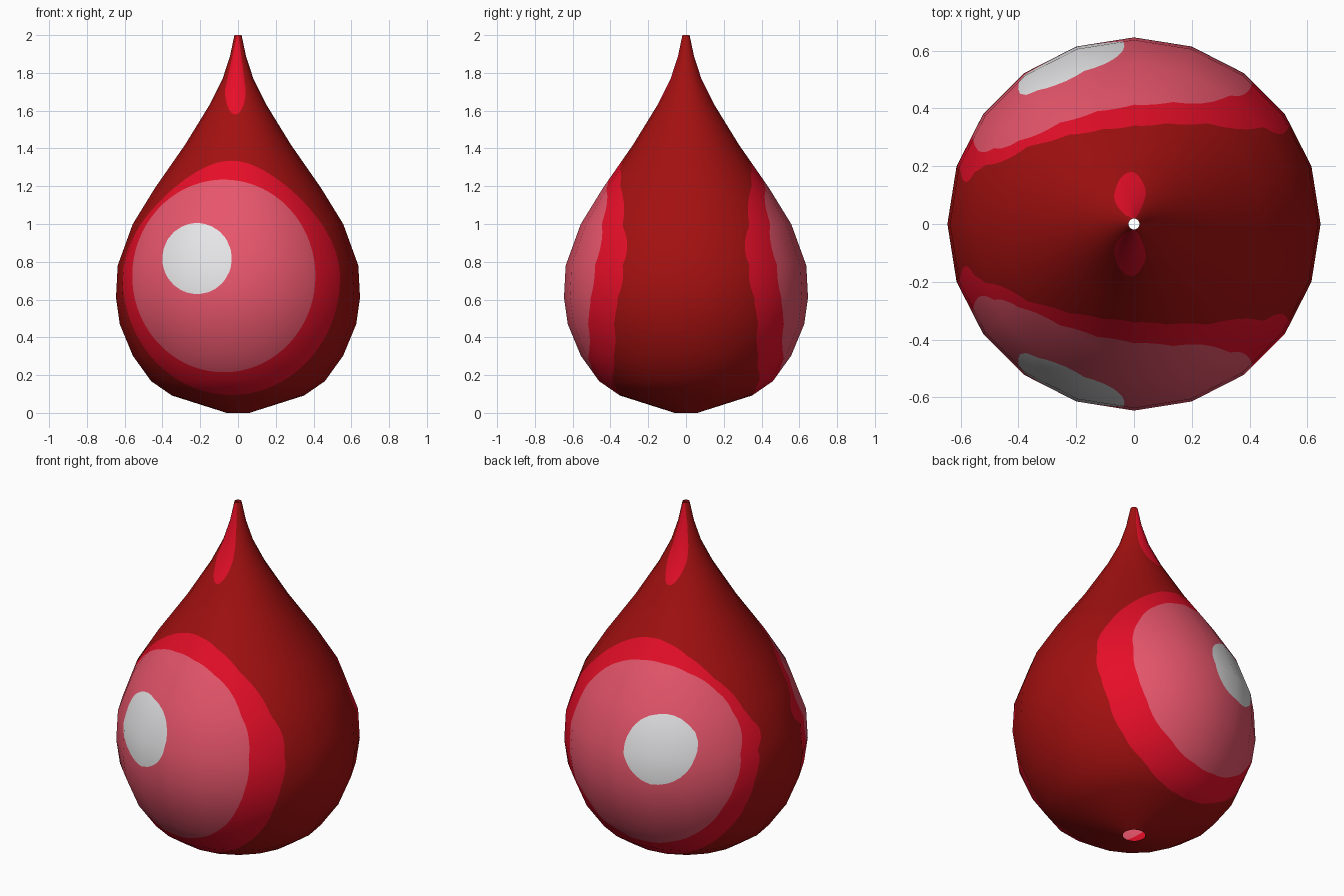
import bpy, bmesh, math
from mathutils import Vector

if "Cube" in bpy.data.objects:
    bpy.data.objects.remove(bpy.data.objects["Cube"])

SIDES = 20
# Profile of the drop (radius, height); both ends are open
PROFILE = [(0.06, 0), (0.35, 0.092), (0.46, 0.168), (0.557, 0.303), (0.626, 0.47),
           (0.646, 0.61), (0.637, 0.78), (0.557, 1.0), (0.44, 1.19), (0.28, 1.42),
           (0.148, 1.635), (0.081, 1.77), (0.042, 1.89), (0.019, 2.0)]


def material(name, rgb):
    def lin(c):
        c /= 255
        return c / 12.92 if c < 0.04045 else ((c + 0.055) / 1.055) ** 2.4
    m = bpy.data.materials.new(name)
    m.diffuse_color = (*[lin(c) for c in rgb], 1)
    m.use_nodes = True
    m.node_tree.nodes["Principled BSDF"].inputs["Base Color"].default_value = m.diffuse_color
    return m


# Painted patches: negative inside, projected straight through front and back
def oval(cx, cz, a, b, taper=0):
    def f(p):
        t = (p.z - cz) / b
        w = a * (1 - taper * min(max(t, 0), 1) ** 2)
        return ((p.x - cx) / w) ** 2 + t * t - 1
    return f


def tip_glint(p):
    if p.z > 1.71:
        t = (p.z - 1.71) / 0.31
        return abs(p.x + 0.014 * (1 - t)) - 0.055 * (1 - t)
    t = (1.71 - p.z) / 0.13
    half = 0.055 * math.sqrt(1 - t * t) if t < 1 else 1 - t
    return abs(p.x + 0.014) - half


PATCHES = [(oval(-0.035, 0.715, 0.575, 0.62, 0.3), 1),
           (tip_glint, 1),
           (oval(-0.075, 0.725, 0.485, 0.51), 2),
           (oval(-0.217, 0.817, 0.184, 0.188), 3)]


def cut_outline(bm, f):
    """Cut the surface along the line where f is zero."""
    new = []
    for e in list(bm.edges):
        a, b = e.verts
        fa, fb = f(a.co), f(b.co)
        if fa * fb >= 0:
            continue
        lo, hi = 0.0, 1.0
        for _ in range(20):
            mid = (lo + hi) / 2
            if f(a.co.lerp(b.co, mid)) * fa > 0:
                lo = mid
            else:
                hi = mid
        new.append(bmesh.utils.edge_split(e, a, lo)[1])
    bmesh.ops.connect_verts(bm, verts=new)


# Lathed drop with flat-sided outline
bm = bmesh.new()
rings = [[bm.verts.new((r * math.cos(2 * math.pi * j / SIDES),
                        r * math.sin(2 * math.pi * j / SIDES), z))
          for j in range(SIDES)] for r, z in PROFILE]
for lower, upper in zip(rings, rings[1:]):
    for j in range(SIDES):
        k = (j + 1) % SIDES
        bm.faces.new((lower[j], lower[k], upper[k], upper[j]))
bmesh.ops.subdivide_edges(bm, edges=bm.edges[:], cuts=4, use_grid_fill=True)
for f, _ in PATCHES:
    cut_outline(bm, f)
for face in bm.faces:
    face.smooth = True
    c = face.calc_center_median()
    for f, index in PATCHES:
        if f(c) < 0:
            face.material_index = index

mesh = bpy.data.meshes.new("drop")
bm.to_mesh(mesh)
bm.free()
for m in (material("dark red", (163, 16, 16)), material("bright red", (230, 14, 40)),
          material("pink", (232, 86, 108)), material("white", (236, 235, 237))):
    mesh.materials.append(m)
drop = bpy.data.objects.new("drop", mesh)
bpy.context.collection.objects.link(drop)

# Smooth normals that follow the round profile, unaffected by the cuts
steps = [math.atan2(r0 - r1, z1 - z0) for (r0, z0), (r1, z1) in zip(PROFILE, PROFILE[1:])]
tilts = [steps[0]] + [(a + b) / 2 for a, b in zip(steps, steps[1:])] + [steps[-1]]


def round_normal(p):
    i = 0
    while i < len(PROFILE) - 2 and p.z > PROFILE[i + 1][1]:
        i += 1
    z0, z1 = PROFILE[i][1], PROFILE[i + 1][1]
    t = (p.z - z0) / (z1 - z0)
    tilt = tilts[i] * (1 - t) + tilts[i + 1] * t
    out = Vector((p.x, p.y, 0)).normalized() * math.cos(tilt)
    return (out.x, out.y, math.sin(tilt))


mesh.normals_split_custom_set_from_vertices([round_normal(v.co) for v in mesh.vertices])
